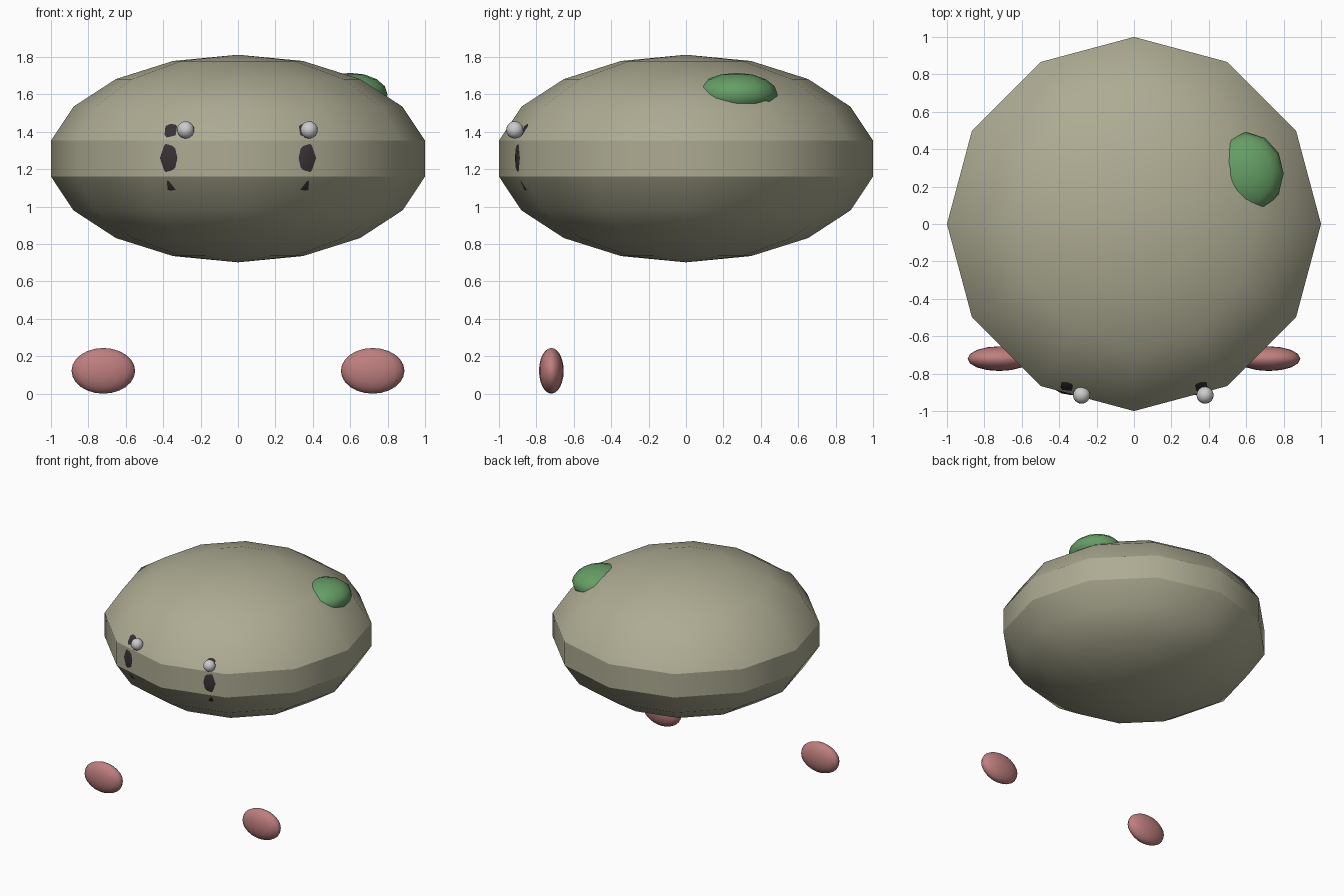
import bpy, math

if "Cube" in bpy.data.objects:
    bpy.data.objects.remove(bpy.data.objects["Cube"])


def material(name, rgb):
    m = bpy.data.materials.new(name)
    m.diffuse_color = (*rgb, 1)
    m.use_nodes = True
    m.node_tree.nodes["Principled BSDF"].inputs["Base Color"].default_value = m.diffuse_color
    return m


body_mat = material("olive", (0.42, 0.41, 0.29))
spot_mat = material("green", (0.13, 0.34, 0.13))
eye_mat = material("dark", (0.04, 0.03, 0.035))
pink_mat = material("pink", (0.52, 0.21, 0.21))


def ellipsoid(name, loc, radii, segments, rings, mat=None, angle=60):
    bpy.ops.mesh.primitive_uv_sphere_add(segments=segments, ring_count=rings, radius=1, location=loc)
    ob = bpy.context.object
    ob.name = name
    ob.scale = radii
    bpy.ops.object.transform_apply(location=False, rotation=False, scale=True)
    bpy.ops.object.shade_smooth_by_angle(angle=math.radians(angle))
    if mat:
        ob.data.materials.append(mat)
    return ob


# Body: low-poly flattened globe; odd ring count leaves an upright waist band
r = 1 / math.cos(math.radians(10))
ellipsoid("body", (0, 0, 1.257), (r, r, 0.555), 12, 9, body_mat, 31)

# Green spot bulging from the upper right
ellipsoid("green_spot", (0.6, 0.27, 1.6), (0.2, 0.22, 0.115), 12, 8, spot_mat)

# Paired parts: eyes sunk in the body, and floating pink feet
for side, s in (("left", -1), ("right", 1)):
    ellipsoid(side + "_eye", (s * 0.335, -0.79, 1.26), (0.14, 0.125, 0.21), 16, 10, eye_mat)
    ellipsoid(side + "_foot", (s * 0.72, -0.72, 0.122), (0.17, 0.066, 0.122), 16, 12, pink_mat)
    # Eye glint, shifted to the same side on both eyes
    ellipsoid(side + "_glint", (s * 0.33 + 0.05, -0.915, 1.41), (0.046,) * 3, 16, 10)
